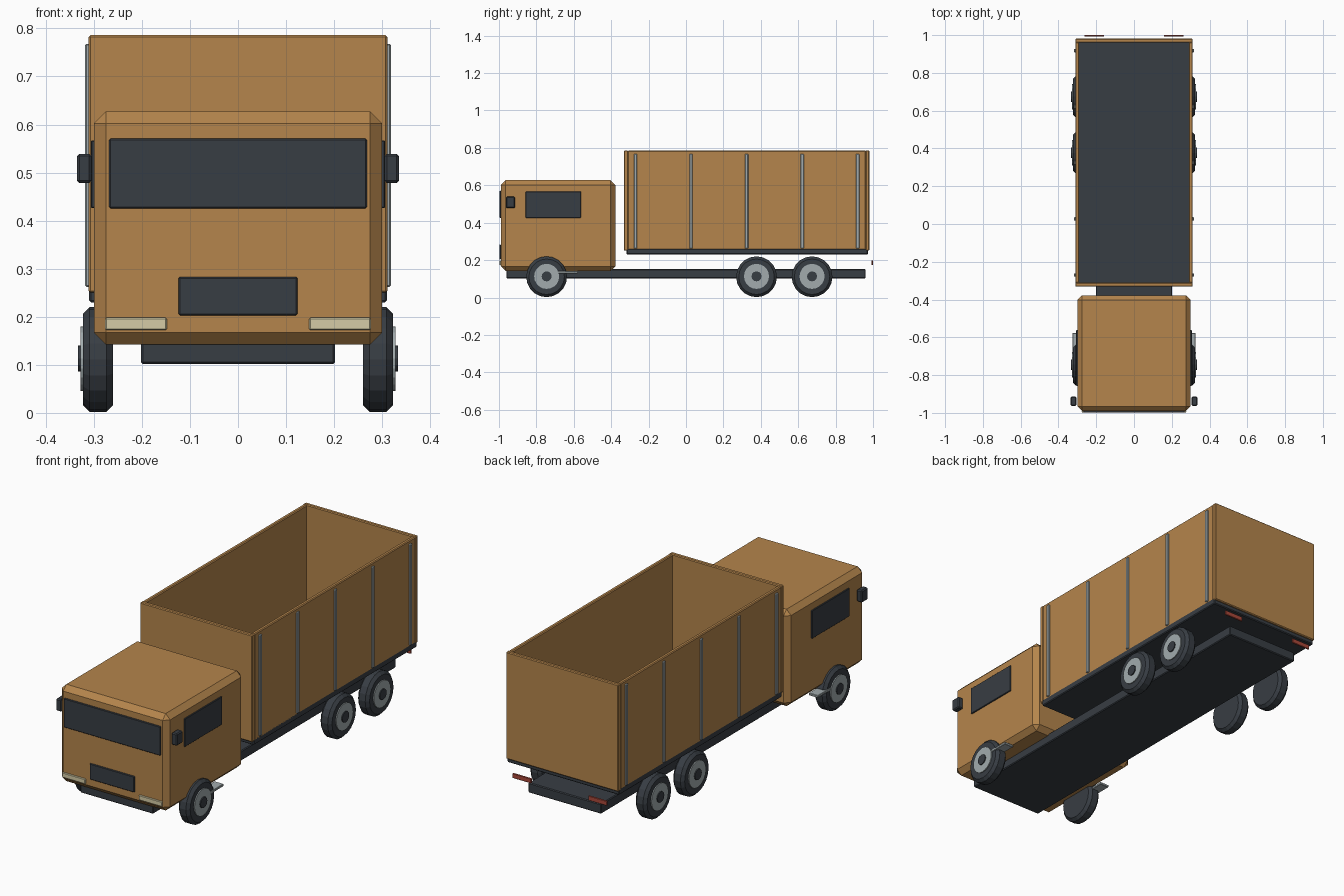
import bpy, bmesh, math
from mathutils import Matrix

if "Cube" in bpy.data.objects:
    bpy.data.objects.remove(bpy.data.objects["Cube"])


def material(name, rgb):
    m = bpy.data.materials.new(name)
    m.diffuse_color = (*rgb, 1)
    m.use_nodes = True
    m.node_tree.nodes["Principled BSDF"].inputs["Base Color"].default_value = m.diffuse_color
    return m


BROWN = material("ochre_paint", (0.46, 0.235, 0.072))
DARK = material("dark_slate", (0.039, 0.047, 0.057))
METAL = material("pale_metal", (0.36, 0.41, 0.42))
LAMP = material("cream_lamp", (0.66, 0.60, 0.38))
RED = material("red_lamp", (0.40, 0.065, 0.042))


def finish(bm, name, mat, bevel):
    bmesh.ops.recalc_face_normals(bm, faces=bm.faces)
    me = bpy.data.meshes.new(name)
    bm.to_mesh(me)
    bm.free()
    me.materials.append(mat)
    ob = bpy.data.objects.new(name, me)
    bpy.context.collection.objects.link(ob)
    if bevel:
        mod = ob.modifiers.new("bevel", "BEVEL")
        mod.width = bevel
        mod.segments = 1
        mod.limit_method = "ANGLE"
        mod.angle_limit = math.radians(40)
    return ob


def box(name, x, y, z, mat, bevel=0.0):
    """Box from (min, max) ranges on each axis."""
    bm = bmesh.new()
    bmesh.ops.create_cube(bm, size=1)
    for v in bm.verts:
        for i, (lo, hi) in enumerate((x, y, z)):
            v.co[i] = (lo + hi) / 2 + v.co[i] * (hi - lo)
    return finish(bm, name, mat, bevel)


def pair(name, x, y, z, mat, bevel=0.0):
    """The same box on both sides of the truck."""
    box(name + "_right", x, y, z, mat, bevel)
    box(name + "_left", (-x[1], -x[0]), y, z, mat, bevel)


def disc(name, x0, x1, y, z, r, mat, bevel=0.0, sides=20):
    """Cylinder along x from x0 to x1."""
    bm = bmesh.new()
    move = Matrix.Translation(((x0 + x1) / 2, y, z)) @ Matrix.Rotation(math.pi / 2, 4, "Y")
    bmesh.ops.create_cone(bm, cap_ends=True, segments=sides, radius1=r, radius2=r,
                          depth=abs(x1 - x0), matrix=move)
    return finish(bm, name, mat, bevel)


# Chassis and cab
box("chassis", (-0.202, 0.202), (-0.96, 0.96), (0.102, 0.152), DARK, 0.004)
box("cab", (-0.3, 0.3), (-0.99, -0.378), (0.142, 0.627), BROWN, 0.025)

# Cab details
box("windshield", (-0.268, 0.268), (-0.997, -0.988), (0.425, 0.571), DARK, 0.003)
box("grille", (-0.124, 0.124), (-0.998, -0.989), (0.203, 0.283), DARK, 0.003)
pair("headlight", (0.148, 0.277), (-0.998, -0.989), (0.172, 0.198), LAMP, 0.003)
pair("side_window", (0.297, 0.306), (-0.857, -0.562), (0.426, 0.567), DARK, 0.002)
pair("mirror", (0.305, 0.335), (-0.963, -0.914), (0.478, 0.539), DARK, 0.005)
pair("step", (0.275, 0.326), (-0.71, -0.578), (0.129, 0.141), METAL, 0.002)

# Open cargo box
box("cargo_floor", (-0.31, 0.31), (-0.318, 0.972), (0.23, 0.262), DARK, 0.004)
pair("cargo_side", (0.29, 0.31), (-0.312, 0.962), (0.25, 0.785), BROWN, 0.004)
box("cargo_front", (-0.311, 0.311), (-0.332, -0.31), (0.25, 0.786), BROWN, 0.004)
box("cargo_back", (-0.311, 0.311), (0.96, 0.981), (0.25, 0.786), BROWN, 0.004)
for i in range(5):
    y = -0.27 + i * 0.297
    pair(f"cargo_rib_{i + 1}", (0.306, 0.318), (y - 0.009, y + 0.009), (0.262, 0.768), METAL, 0.003)
pair("tail_light", (0.158, 0.262), (0.992, 1.0), (0.174, 0.198), RED, 0.002)

# Wheels
for label, y in (("front", -0.745), ("middle", 0.377), ("rear", 0.674)):
    for side, s in (("right", 1), ("left", -1)):
        disc(f"{label}_tyre_{side}", s * 0.26, s * 0.323, y, 0.111, 0.109, DARK, 0.014)
        disc(f"{label}_rim_{side}", s * 0.30, s * 0.328, y, 0.113, 0.067, METAL)
        disc(f"{label}_hub_{side}", s * 0.31, s * 0.333, y, 0.113, 0.027, DARK, 0, 12)
